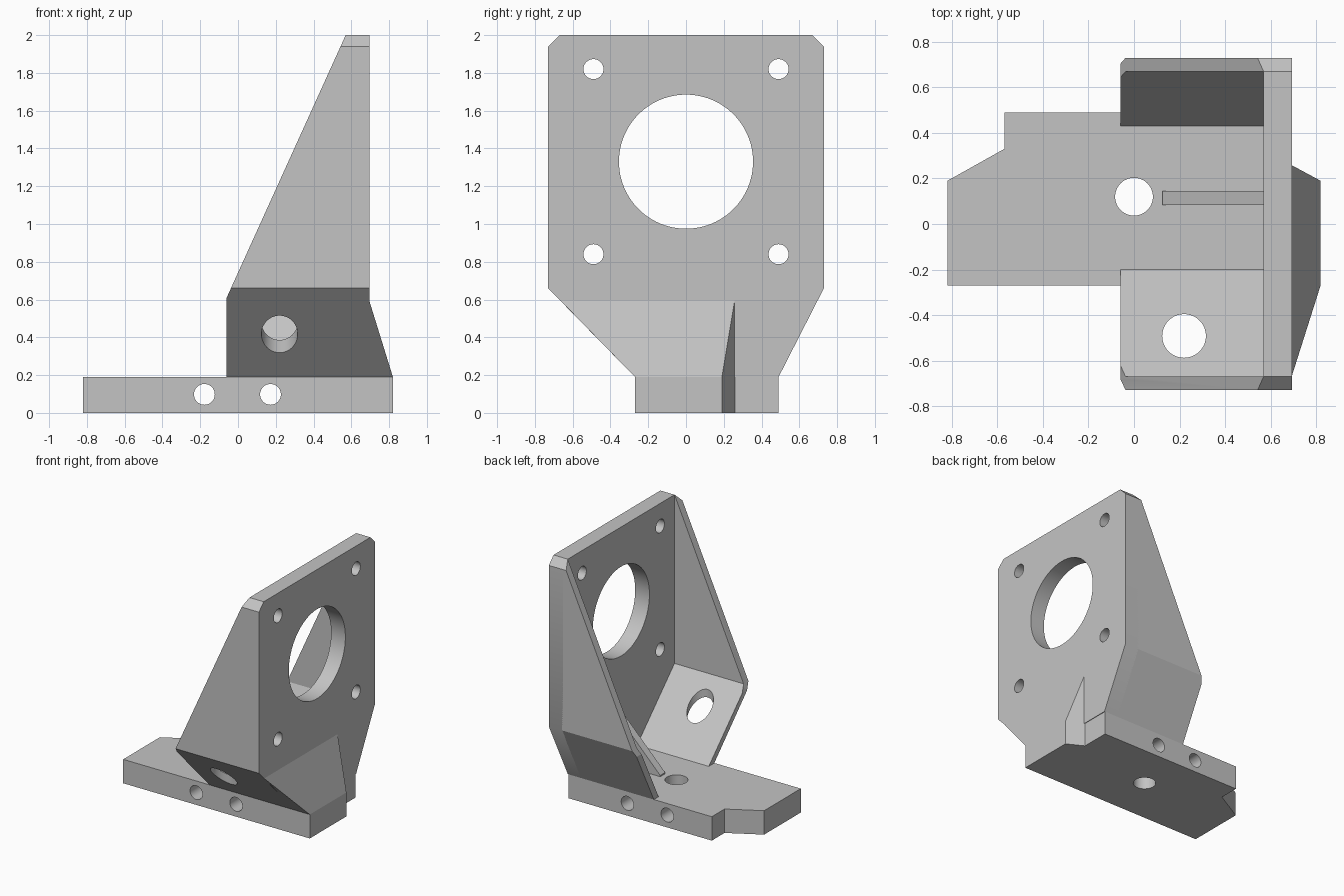
import bpy, bmesh, math
from mathutils import Vector

if "Cube" in bpy.data.objects:
    bpy.data.objects.remove(bpy.data.objects["Cube"], do_unlink=True)

# Single grey finish
grey = bpy.data.materials.new("machined_grey")
grey.use_nodes = True
grey.diffuse_color = (0.55, 0.55, 0.55, 1)
grey.node_tree.nodes["Principled BSDF"].inputs["Base Color"].default_value = (0.55, 0.55, 0.55, 1)


def place(axis, u, v, w):
    """Profile point (u, v) at depth w along the axis."""
    return {"x": (w, u, v), "y": (u, w, v), "z": (u, v, w)}[axis]


def finish(name, bm):
    bmesh.ops.recalc_face_normals(bm, faces=bm.faces)
    mesh = bpy.data.meshes.new(name)
    bm.to_mesh(mesh)
    bm.free()
    mesh.materials.append(grey)
    ob = bpy.data.objects.new(name, mesh)
    bpy.context.scene.collection.objects.link(ob)
    return ob


def prism(name, axis, profile, start, end):
    bm = bmesh.new()
    a = [bm.verts.new(place(axis, u, v, start)) for u, v in profile]
    b = [bm.verts.new(place(axis, u, v, end)) for u, v in profile]
    bm.faces.new(a)
    bm.faces.new(b)
    n = len(a)
    for i in range(n):
        j = (i + 1) % n
        bm.faces.new((a[i], a[j], b[j], b[i]))
    return finish(name, bm)


def drill(axis, u, v, radius, start, end, sides=48):
    ring = [(u + radius * math.cos(math.tau * i / sides),
             v + radius * math.sin(math.tau * i / sides)) for i in range(sides)]
    return prism("cutter", axis, ring, start, end)


def cut(ob, cutters):
    for c in cutters:
        c.hide_render = True
        m = ob.modifiers.new("cut", "BOOLEAN")
        m.operation, m.solver, m.object = "DIFFERENCE", "EXACT", c
        with bpy.context.temp_override(object=ob, active_object=ob, selected_objects=[ob]):
            bpy.ops.object.modifier_apply(modifier=m.name)
        bpy.data.objects.remove(c, do_unlink=True)


# Base plate with a vertical bolt hole and two cross holes
base = prism("base_plate", "z", [
    (-0.82, -0.27), (0.82, -0.27), (0.82, 0.19), (0.69, 0.26),
    (0.69, 0.49), (-0.57, 0.49), (-0.57, 0.33), (-0.82, 0.19)], 0, 0.19)
cut(base, [drill("z", 0, 0.12, 0.083, -0.1, 0.3)]
    + [drill("y", x, 0.098, 0.055, -0.5, 0.7) for x in (-0.178, 0.172)])

# Upright mounting plate with a large bore and four screw holes
plate = prism("mounting_plate", "x", [
    (-0.27, 0.19), (0.49, 0.19), (0.73, 0.66), (0.73, 1.94), (0.67, 2),
    (-0.67, 2), (-0.73, 1.94), (-0.73, 0.66)], 0.57, 0.695)
cut(plate, [drill("x", 0, 1.33, 0.355, 0.4, 0.9, 96)]
    + [drill("x", y, z, 0.053, 0.4, 0.9) for y in (-0.49, 0.49) for z in (0.84, 1.82)])

# Bent side walls, trimmed to a sloping edge
walls = {
    "right_wall": [(-0.27, 0.19), (-0.73, 0.66), (-0.73, 1.94),
                   (-0.67, 2), (-0.67, 0.66), (-0.20, 0.19)],
    "left_wall": [(0.49, 0.19), (0.73, 0.66), (0.73, 1.94),
                  (0.67, 2), (0.67, 0.66), (0.43, 0.19)],
}
for name, profile in walls.items():
    wall = prism(name, "x", profile, -0.06, 0.58)
    cutters = [prism("cutter", "y", [(-0.123, 0.471), (0.633, 2.139), (-0.5, 2.4)], -1, 1)]
    if name == "right_wall":
        cutters.append(drill("z", 0.22, -0.492, 0.096, 0, 1))
    cut(wall, cutters)

# Slim triangular rib bracing the plate on the base
prism("inner_rib", "y", [(0.125, 0.19), (0.57, 0.19), (0.57, 0.65), (0.125, 0.2)], 0.083, 0.145)

# Sloping buttress on the outer side of the plate
bm = bmesh.new()
for p in [(0.69, -0.27, 0.19), (0.82, -0.27, 0.19), (0.82, 0.19, 0.19),
          (0.69, 0.26, 0.19), (0.69, -0.68, 0.61), (0.69, 0.26, 0.61)]:
    bm.verts.new(Vector(p))
bmesh.ops.convex_hull(bm, input=bm.verts)
bmesh.ops.dissolve_limit(bm, angle_limit=0.01, verts=bm.verts, edges=bm.edges)
finish("outer_buttress", bm)

# Smooth bores, crisp edges
for name in ("base_plate", "mounting_plate", "right_wall"):
    ob = bpy.data.objects[name]
    bpy.ops.object.select_all(action="DESELECT")
    ob.select_set(True)
    bpy.context.view_layer.objects.active = ob
    bpy.ops.object.shade_smooth_by_angle(angle=math.radians(30))
